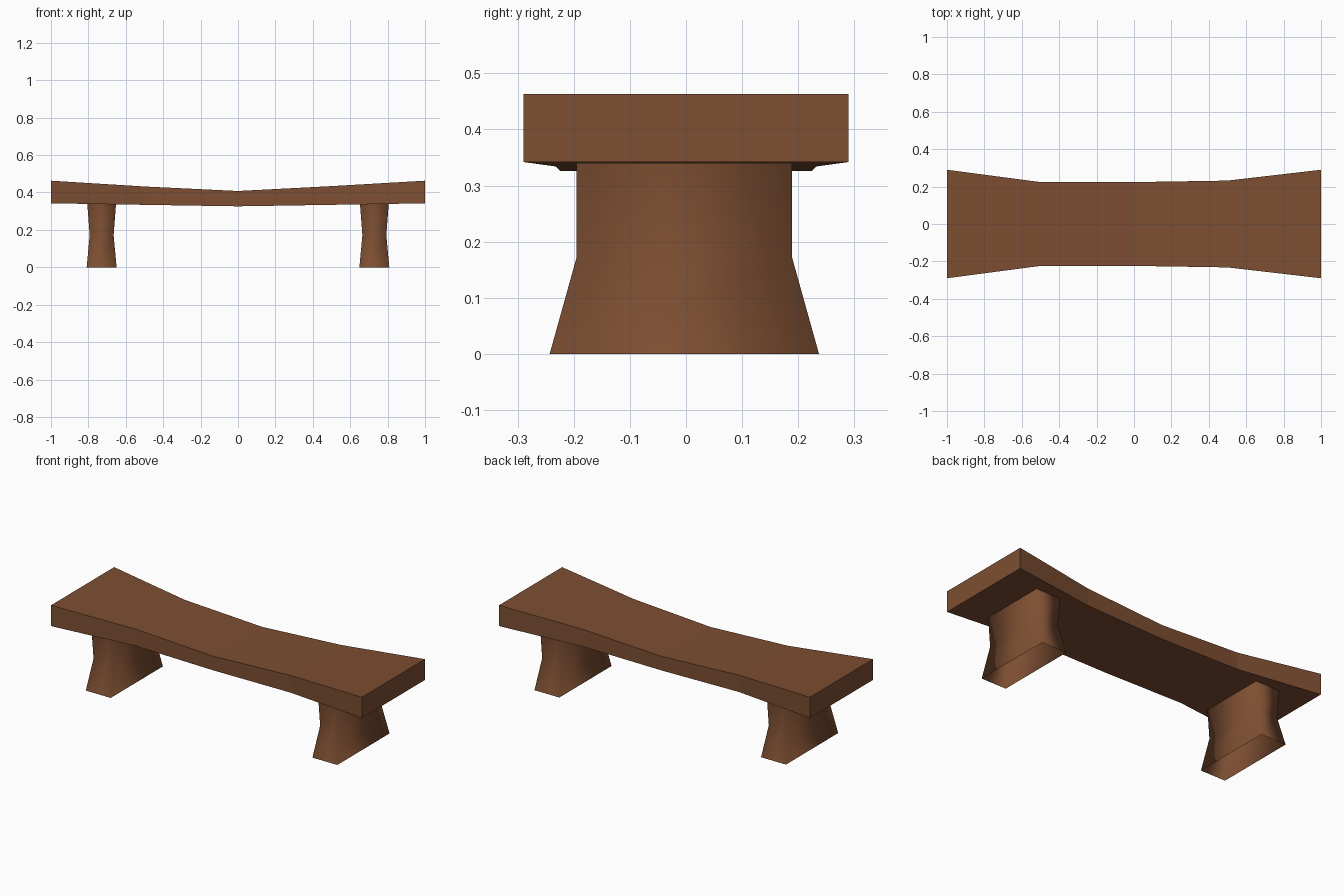
import bpy
import bmesh

cube = bpy.data.objects.get("Cube")
if cube:
    bpy.data.objects.remove(cube, do_unlink=True)

wood = bpy.data.materials.new("brown_wood")
wood.use_nodes = True
colour = (0.205, 0.077, 0.032, 1)
wood.diffuse_color = colour
wood.node_tree.nodes["Principled BSDF"].inputs["Base Color"].default_value = colour


def loft(name, rings, capped):
    """Join four-sided rings into a skin, with end caps if asked."""
    bm = bmesh.new()
    loops = [[bm.verts.new(p) for p in ring] for ring in rings]
    for a, b in zip(loops, loops[1:]):
        for i in range(4):
            j = (i + 1) % 4
            bm.faces.new((a[i], a[j], b[j], b[i]))
    if capped:
        bm.faces.new(loops[0][::-1])
        bm.faces.new(loops[-1])
    bmesh.ops.recalc_face_normals(bm, faces=bm.faces)
    mesh = bpy.data.meshes.new(name)
    bm.to_mesh(mesh)
    bm.free()
    mesh.materials.append(wood)
    obj = bpy.data.objects.new(name, mesh)
    bpy.context.collection.objects.link(obj)
    return obj


# Seat: a sagging plank, flared at both ends (x, half width, bottom, top)
stations = [(-1, 0.29, 0.342, 0.463), (-0.5, 0.224, 0.334, 0.432),
            (0, 0.224, 0.326, 0.408), (0.5, 0.232, 0.334, 0.434),
            (1, 0.29, 0.342, 0.463)]
loft("seat", [[(x, -w, lo), (x, w, lo), (x, w, hi), (x, -w, hi)]
              for x, w, lo, hi in stations], True)

# Legs: waisted, hollow and open underneath (z, half depth, half width)
levels = [(0, 0.08, 0.24), (0.172, 0.064, 0.192), (0.341, 0.077, 0.192)]
for side, cx in (("right", -0.729), ("left", 0.729)):
    rings = [[(cx + sx * a, sy * b - 0.003, z)
              for sx, sy in ((-1, -1), (1, -1), (1, 1), (-1, 1))]
             for z, a, b in levels]
    leg = loft(side + "_leg", rings, False)
    leg.data.shade_smooth()
